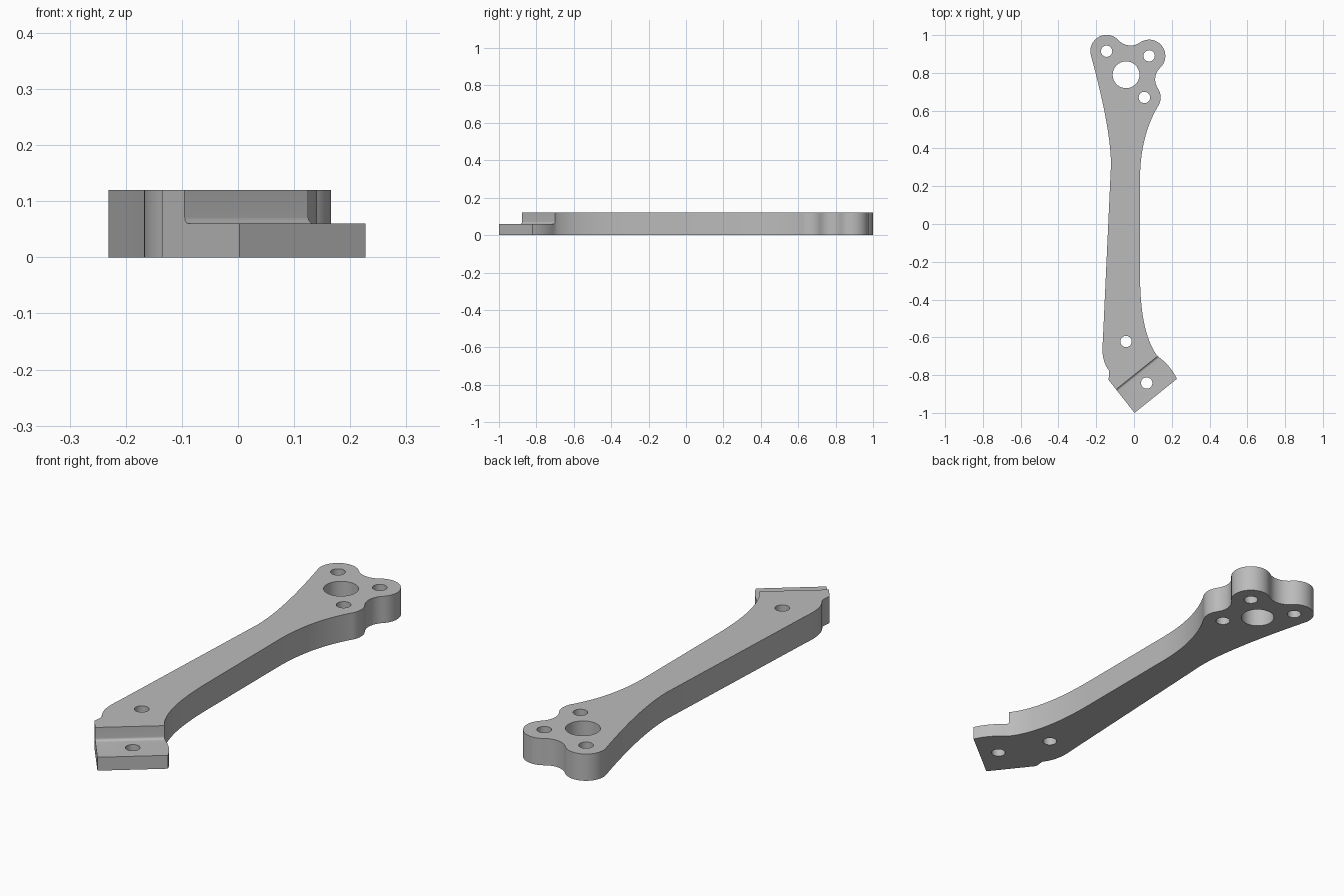
import bpy, bmesh, math
from mathutils import Vector, Matrix

if "Cube" in bpy.data.objects:
    bpy.data.objects.remove(bpy.data.objects["Cube"])

T = 0.12          # plate thickness
R = 0.086         # lobe radius
A, B, C = Vector((-0.145, 0.915)), Vector((0.08, 0.89)), Vector((0.055, 0.67))


def arc(c, r, a0, a1, n=16):
    return [(c[0] + r * math.cos(a0 + (a1 - a0) * i / n),
             c[1] + r * math.sin(a0 + (a1 - a0) * i / n)) for i in range(n + 1)]


def bezier(p0, p1, p2, n=18):
    return [tuple((1 - t) ** 2 * a + 2 * t * (1 - t) * b + t * t * c
                  for a, b, c in zip(p0, p1, p2)) for t in [i / n for i in range(n + 1)]]


def fillet_centre(p, q, f):
    # centre of the hollow arc touching two lobes, on the left of p -> q
    d = q - p
    h = math.sqrt((R + f) ** 2 - (d.length / 2) ** 2)
    return (p + q) / 2 + Vector((-d.y, d.x)).normalized() * h


def angle(v):
    return math.atan2(v.y, v.x)


def prism(name, pts, z0, z1):
    clean = []
    for p in pts:
        if not clean or (Vector(p) - Vector(clean[-1])).length > 1e-4:
            clean.append(p)
    bm = bmesh.new()
    f = bm.faces.new([bm.verts.new((x, y, z0)) for x, y in clean])
    ext = bmesh.ops.extrude_face_region(bm, geom=[f])
    bmesh.ops.translate(bm, vec=(0, 0, z1 - z0),
                        verts=[v for v in ext["geom"] if isinstance(v, bmesh.types.BMVert)])
    bmesh.ops.recalc_face_normals(bm, faces=bm.faces)
    me = bpy.data.meshes.new(name)
    bm.to_mesh(me)
    bm.free()
    ob = bpy.data.objects.new(name, me)
    bpy.context.collection.objects.link(ob)
    return ob


# Outline, clockwise from the left of the upper lobe
F = 0.085
f1, f2 = fillet_centre(A, B, F), fillet_centre(B, C, F)
tau = 2 * math.pi
out = arc(A, R, math.radians(197), angle(f1 - A), 28)
out += arc(f1, F, angle(A - f1) % tau, angle(B - f1) % tau, 12)
out += arc(B, R, angle(f1 - B), angle(f2 - B), 28)
out += arc(f2, F, angle(B - f2) % tau, angle(C - f2) % tau, 12)
out += arc(C, R, angle(f2 - C), math.radians(-35), 14)
out += bezier(out[-1], (0.032, 0.46), (0.032, 0.24))
out += bezier((0.032, -0.27), (0.032, -0.58), (0.125, -0.70))
out += bezier((0.125, -0.70), (0.195, -0.75), (0.227, -0.82), 8)
out += [(0.003, -1.0), (-0.135, -0.825), (-0.131, -0.785)]
out += bezier((-0.133, -0.775), (-0.176, -0.72), (-0.165, -0.62), 12)
out += bezier((-0.122, 0.31), (-0.121, 0.50), out[0])[:-1]
arm = prism("arm_plate", out, 0, T)

# Cutters: bolt holes, the large motor hole and the half-thickness step
holes = [(A, 0.03), (B, 0.03), (C, 0.03), ((-0.042, 0.79), 0.071),
         ((-0.042, -0.622), 0.03), ((0.067, -0.842), 0.03)]
cutters = [prism("hole_cutter", arc(c, r, 0, tau, 40)[:-1], -0.1, 0.3) for c, r in holes]

q = 0.012
profile = [(0, 0.3)] + arc((q, T / 2 + q), q, math.pi, 1.5 * math.pi, 6) + [(0.6, T / 2), (0.6, 0.3)]
step = prism("step_cutter", profile, -0.5, 0.5)
d = Vector((0.219, 0.175, 0)).normalized()
n = Vector((d.y, -d.x, 0))
m = Matrix((n, Vector((0, 0, 1)), n.cross(Vector((0, 0, 1))))).transposed().to_4x4()
step.data.transform(Matrix.Translation((0.0155, -0.7875, 0)) @ m)
cutters.append(step)

for c in cutters:
    c.hide_render = True
    mod = arm.modifiers.new("cut", 'BOOLEAN')
    mod.operation = 'DIFFERENCE'
    mod.solver = 'EXACT'
    mod.object = c

# Bake the cuts and remove the cutters
dg = bpy.context.evaluated_depsgraph_get()
mesh = bpy.data.meshes.new_from_object(arm.evaluated_get(dg))
arm.modifiers.clear()
arm.data = mesh
for c in cutters:
    bpy.data.objects.remove(c)

mat = bpy.data.materials.new("mid grey")
mat.diffuse_color = (0.5, 0.5, 0.5, 1)
mat.use_nodes = True
mat.node_tree.nodes["Principled BSDF"].inputs["Base Color"].default_value = mat.diffuse_color
mesh.materials.clear()
mesh.materials.append(mat)

bpy.context.view_layer.objects.active = arm
arm.select_set(True)
bpy.ops.object.shade_smooth_by_angle(angle=math.radians(25))
